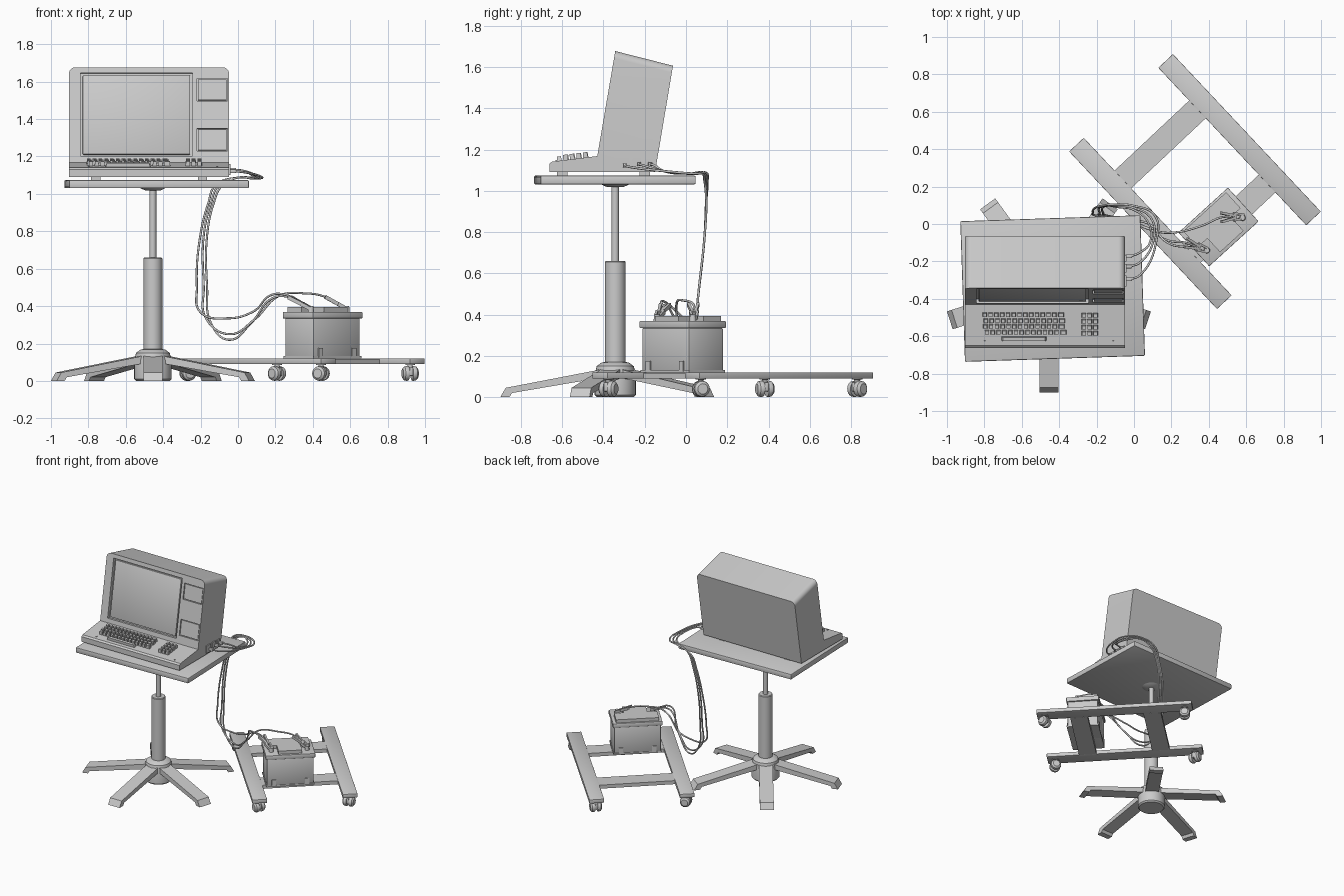
import bpy, bmesh
from math import radians, cos, sin, pi
from mathutils import Matrix, Vector

if "Cube" in bpy.data.objects:
    bpy.data.objects.remove(bpy.data.objects["Cube"])

def T(*v): return Matrix.Translation(v)
def R(deg, axis): return Matrix.Rotation(radians(deg), 4, axis)

def finish(name, bm, mat=Matrix(), smooth=False):
    bmesh.ops.transform(bm, matrix=mat, verts=bm.verts)
    bmesh.ops.recalc_face_normals(bm, faces=bm.faces)
    me = bpy.data.meshes.new(name)
    bm.to_mesh(me); bm.free()
    ob = bpy.data.objects.new(name, me)
    bpy.context.collection.objects.link(ob)
    if smooth:
        for o in bpy.context.selected_objects: o.select_set(False)
        ob.select_set(True); bpy.context.view_layer.objects.active = ob
        bpy.ops.object.shade_smooth_by_angle(angle=radians(35))
    return ob

def add_box(bm, size, mat=Matrix(), taper=1.0):
    vs = bmesh.ops.create_cube(bm, size=1)['verts']
    for v in vs:
        k = taper if v.co.z > 0 else 1
        v.co = mat @ Vector((v.co.x*size[0]*k, v.co.y*size[1]*k, v.co.z*size[2]))

def box(name, size, mat=Matrix(), bevel=0, taper=1.0):
    bm = bmesh.new(); add_box(bm, size, taper=taper)
    if bevel:
        bmesh.ops.bevel(bm, geom=bm.edges[:], offset=bevel, segments=2, affect='EDGES', profile=.5)
    return finish(name, bm, mat, bevel > 0)

def lathe(name, prof, mat=Matrix(), n=32):
    bm = bmesh.new()
    rings = [[bm.verts.new((r*cos(2*pi*i/n), r*sin(2*pi*i/n), z)) for i in range(n)] for r, z in prof]
    for a, b in zip(rings, rings[1:]):
        for i in range(n): bm.faces.new((a[i], a[(i+1) % n], b[(i+1) % n], b[i]))
    bm.faces.new(rings[0]); bm.faces.new(rings[-1])
    return finish(name, bm, mat, True)

def prism(prof, depth):
    # closed profile in local YZ, extruded along X, centred
    bm = bmesh.new()
    f = bm.faces.new([bm.verts.new((-depth/2, y, z)) for y, z in prof])
    g = bmesh.ops.extrude_face_region(bm, geom=[f])['geom']
    bmesh.ops.translate(bm, vec=(depth, 0, 0), verts=[v for v in g if isinstance(v, bmesh.types.BMVert)])
    return bm

# --- pedestal table
P = T(-.455, -.343, 0)
lathe("table_hub", [(.09, 0), (.1, .01), (.1, .11), (.09, .15), (.065, .168), (.05, .17)], P)
leg = [(-.05, .145), (-.09, .13), (-.531, .045), (-.557, 0), (-.513, 0), (-.5, .02), (-.09, .09), (-.05, .085)]
for k in range(5):
    finish(f"table_leg_{k+1}", prism(leg, .1), P @ R(72*k, 'Z'))
lathe("outer_column", [(.05, .16), (.05, .655), (.046, .66)], P)
lathe("inner_column", [(.018, .65), (.018, 1.032)], P)
lathe("top_mount", [(.04, 1.018), (.07, 1.032)], P)
box("table_top", (.963, .752, .042), T(-.435, -.345, 1.052) @ R(1.9, 'Z'), .006)

# --- computer case: side profile with rounded top side corners
W, CX = .856, -.476
prof = [(-.662, 1.09), (-.662, 1.13), (-.65, 1.141), (-.43, 1.168), (-.343, 1.677), (-.063, 1.606), (-.15, 1.09)]
bm = prism(prof, W)
top = [e for e in bm.edges if all(v.co.z > 1.55 for v in e.verts) and abs(e.verts[0].co.x-e.verts[1].co.x) < .01]
bmesh.ops.bevel(bm, geom=top, offset=.035, segments=6, affect='EDGES', profile=.5)
case = finish("computer_case", bm, T(CX, 0, 0))

TILT = -9.7
def panel(x, z, d=0):
    # frame lying on the tilted front face; local -Y points outward
    return T(x, -.43+(z-1.168)*.171, z) @ R(TILT, 'X') @ T(0, d, 0)

def slot(size, mat):
    c = box("cutter", size, mat); c.hide_render = True
    m = case.modifiers.new("cut", 'BOOLEAN')
    m.operation, m.solver, m.object = 'DIFFERENCE', 'EXACT', c
    bpy.context.view_layer.objects.active = case
    bpy.ops.object.modifier_apply(modifier=m.name)
    bpy.data.objects.remove(c)

slot((.60, .05, .452), panel(-.543, 1.424))
for z in (1.558, 1.29):
    slot((.164, .03, .122), panel(-.138, z))
bpy.context.view_layer.objects.active = case
case.select_set(True)
bpy.ops.object.shade_smooth_by_angle(angle=radians(25))
box("screen", (.575, .02, .43), panel(-.543, 1.424, .017), .006)
for i, z in enumerate((1.558, 1.29)):
    box(f"drive_panel_{i+1}", (.154, .016, .112), panel(-.138, z, .011))
for i, (x, y) in enumerate([(-.76, -.6), (-.19, -.6), (-.76, -.2), (-.19, -.2)]):
    box(f"case_foot_{i+1}", (.05, .05, .024), T(x, y, 1.081))

# --- keyboard
def desk(x, y, h): return T(x, y, 1.141+(y+.65)*.1227+h) @ R(7, 'X')
bm = bmesh.new()
for r, y in enumerate((-.485, -.517, -.548, -.579)):
    n, start = 14, -.798 + (0, .006, .003, .012)[r]
    for c in range(n):
        w = .024 if c < n-1 else .034
        add_box(bm, (w, .024, .034), desk(start+c*.031+(w-.024)/2, y, .009), .8)
add_box(bm, (.245, .022, .03), desk(-.588, -.614, .006), .92)
for r in range(4):
    for c in range(3):
        add_box(bm, (.026, .025, .034), desk(-.268+c*.031, -.488-r*.032, .009), .8)
finish("keys", bm)
for i, x in enumerate((-.797, -.112)):
    box(f"indicator_{i+1}", (.008, .008, .006), desk(x, -.628, .002))

# --- side sockets and plugs
ports = [(-.183, .034, 1.137), (-.237, .044, 1.137), (-.305, .058, 1.13)]
for i, (y, s, z) in enumerate(ports):
    box(f"socket_{i+1}", (.01, s, s), T(-.046, y, z))
    box(f"plug_{i+1}", (.035, .02, .02), T(-.028, y+.01, z-.008), .003)

# --- cart: two rails, two crossbars, four casters
C = T(.326, .227, 0) @ R(43.2, 'Z')
for i, s in enumerate((-1, 1)):
    box(f"cart_rail_{i+1}", (.107, 1.155, .03), C @ T(s*.327, 0, .105), .003)
    box(f"cart_crossbar_{i+1}", (.55, .13, .028), C @ T(0, s*.272, .104))
    for j, t in enumerate((-1, 1)):
        K = C @ T(s*.327, t*.52, 0) @ R((20, 65, -30, 5)[2*i+j], 'Z')
        lathe(f"caster_stem_{i}{j}", [(.014, .05), (.014, .084), (.026, .086), (.026, .091)], K, 16)
        box(f"caster_hood_{i}{j}", (.02, .06, .045), K @ T(0, 0, .05), .004)
        for k in (-1, 1):
            lathe(f"caster_wheel_{i}{j}{k}", [(.038, .01), (.04, .018), (.037, .032), (.025, .042)],
                  K @ T(0, 0, .04) @ R(90*k, 'Y'), 20)

# --- battery with stepped lid
B = T(.452, -.016, 0) @ R(42.3, 'Z')
box("battery_body", (.338, .226, .215), B @ T(0, 0, .2275), .006)
box("battery_rim", (.357, .244, .035), B @ T(0, 0, .3515), .004)
box("battery_base", (.348, .236, .012), B @ T(0, 0, .126))
for s in (-1, 1):
    for t in (-1, 1):
        box(f"battery_rib_{s}{t}", (.03, .012, .05), B @ T(s*.12, t*.114, .15))
lid = [(-.155, -.005), (-.085, -.005), (-.085, -.105), (.085, -.105), (.085, -.005), (.155, -.005), (.155, .11), (-.155, .11)]
bm = prism([(y, -x) for x, y in lid], .026)
finish("battery_lid", bm, B @ T(0, 0, .381) @ Matrix(((0, 0, -1, 0), (0, 1, 0, 0), (1, 0, 0, 0), (0, 0, 0, 1))))
for i, u in enumerate((-.13, .128)):
    lathe(f"battery_post_{i+1}", [(.017, .365), (.014, .4)], B @ T(u, -.05, 0), 16)

# --- spring clamps: two crossed arms with jaws, a pivot between them
def clamp(name, tail, tip):
    d = Vector(tip)-Vector(tail); L = d.length
    M = T(*((Vector(tip)+Vector(tail))/2)) @ d.to_track_quat('X', 'Z').to_matrix().to_4x4()
    bm = bmesh.new()
    for s in (-1, 1):
        add_box(bm, (L*.62, .014, .02), M @ T(-L*.19, s*.015, 0) @ R(-s*12, 'Z'))
        add_box(bm, (L*.42, .012, .02), M @ T(L*.27, s*.014, 0) @ R(-s*8, 'Z'))
    add_box(bm, (.022, .034, .014), M @ T(L*.08, 0, 0))
    finish(name, bm)
tailA, tailB = (.275, -.1, .448), (.465, .035, .45)
clamp("clamp_1", tailA, (.392, -.14, .385))
clamp("clamp_2", tailB, (.588, .04, .382))

# --- cables from plugs over the table edge to the clamps
def cable(name, pts, r=.0058):
    cu = bpy.data.curves.new(name, 'CURVE')
    cu.dimensions, cu.bevel_depth, cu.bevel_resolution, cu.resolution_u = '3D', r, 2, 10
    cu.use_fill_caps = True
    sp = cu.splines.new('BEZIER'); sp.bezier_points.add(len(pts)-1)
    for p, c in zip(sp.bezier_points, pts):
        p.co = c; p.handle_left_type = p.handle_right_type = 'AUTO'
    ob = bpy.data.objects.new(name, cu)
    bpy.context.collection.objects.link(ob)
    for o in bpy.context.selected_objects: o.select_set(False)
    ob.select_set(True); bpy.context.view_layer.objects.active = ob
    bpy.ops.object.convert(target='MESH')

endA = [(.07, -.02, .31), (.19, -.09, .445), tailA, (.33, -.12, .42)]
endB = [(.09, -.03, .33), (.22, -.045, .455), (.36, -.01, .468), tailB, (.52, .04, .42)]
endC = [(.08, -.0, .37), (.18, -.1, .46), (.25, -.12, .462), (.285, -.115, .448)]
for i, (end, low) in enumerate([(endA, .22), (endB, .25), (endC, .335)]):
    y, z, o = ports[i][0]+.01, ports[i][2]-.008, i*.018
    cable(f"cable_{i+1}", [(-.02, y, z), (.03, y+.02, z-.006), (.085+o, -.1+o*.5, 1.093), (.075+o, .01+o, 1.083),
          (0, .075+o*.6, 1.087), (-.085-o, .09+o*.4, 1.045), (-.13-o*.8, .098, .95), (-.165-o, .09, .78),
          (-.165-(.055 if i == 2 else o), .06, .5), (-.145-o*1.6, .045, .31+.03*i), (-.05, .025, low)] + end)
